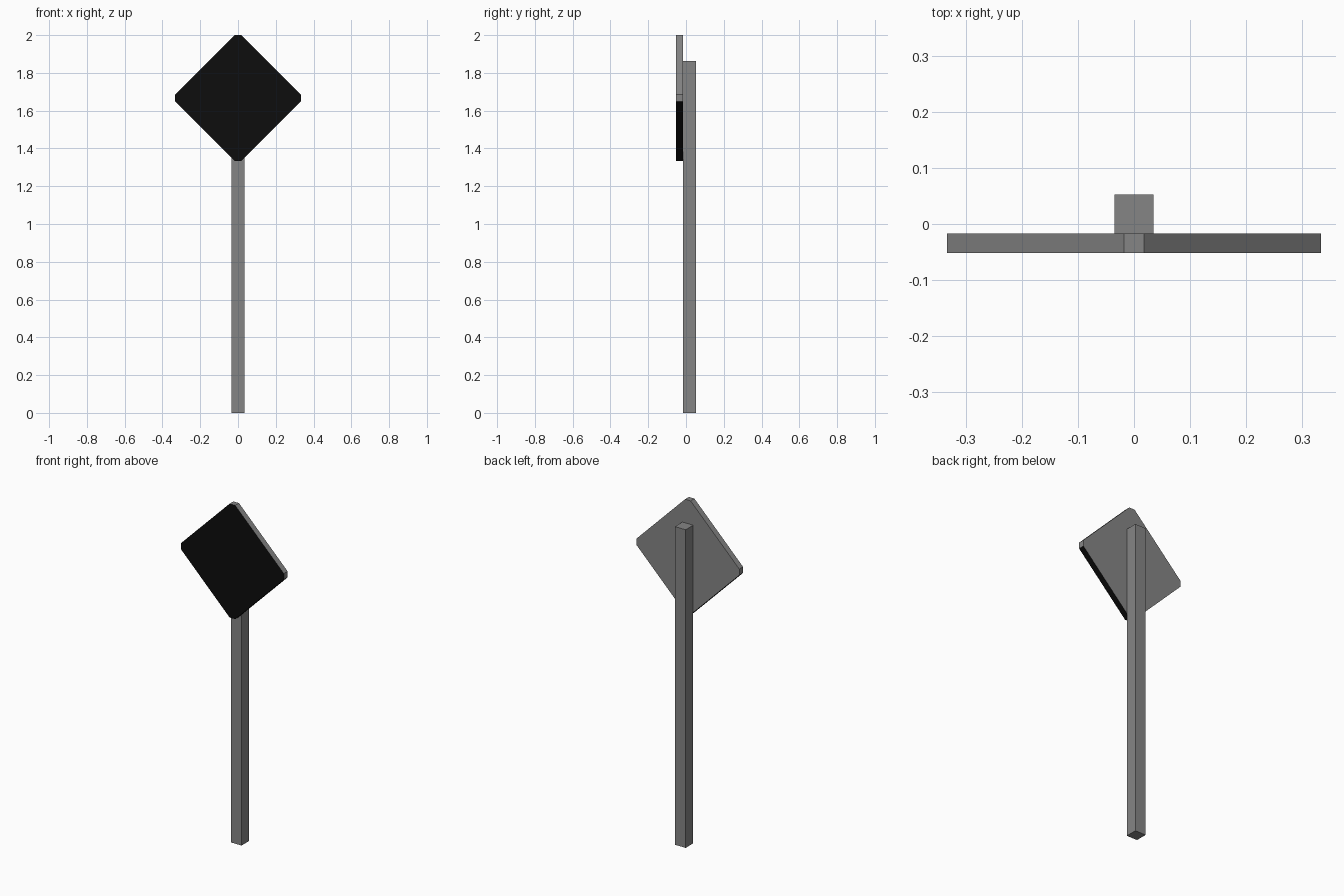
import bpy, bmesh

if "Cube" in bpy.data.objects:
    bpy.data.objects.remove(bpy.data.objects["Cube"])


def material(name, value):
    m = bpy.data.materials.new(name)
    m.diffuse_color = (value, value, value, 1)
    m.use_nodes = True
    m.node_tree.nodes["Principled BSDF"].inputs["Base Color"].default_value = m.diffuse_color
    return m


grey = material("grey_metal", 0.235)
black = material("black_face", 0.004)


def extrude_profile(name, points, axis, depth, mats):
    """Fill a closed 3D profile and push it along one axis."""
    bm = bmesh.new()
    face = bm.faces.new([bm.verts.new(p) for p in points])
    out = bmesh.ops.extrude_face_region(bm, geom=[face])
    for v in out["geom"]:
        if isinstance(v, bmesh.types.BMVert):
            v.co[axis] += depth
    bmesh.ops.recalc_face_normals(bm, faces=bm.faces)
    me = bpy.data.meshes.new(name)
    bm.to_mesh(me)
    bm.free()
    for m in mats:
        me.materials.append(m)
    ob = bpy.data.objects.new(name, me)
    bpy.context.collection.objects.link(ob)
    return ob


# Square post
w = 0.035
extrude_profile("post", [(-w, -0.017, 0), (w, -0.017, 0), (w, 0.053, 0), (-w, 0.053, 0)],
                2, 1.862, [grey])

# Diamond sign plate with clipped corners
r, c, zc = 0.333, 0.018, 1.667
outline = [(r, -c), (r, c), (c, r), (-c, r), (-r, c), (-r, -c), (-c, -r), (c, -r)]
plate = extrude_profile("sign_plate", [(x, -0.052, zc + z) for x, z in outline],
                        1, 0.035, [grey, black])

# Front and downward-facing edges are black
for p in plate.data.polygons:
    if p.normal.y < -0.5 or p.normal.z < -0.5:
        p.material_index = 1
